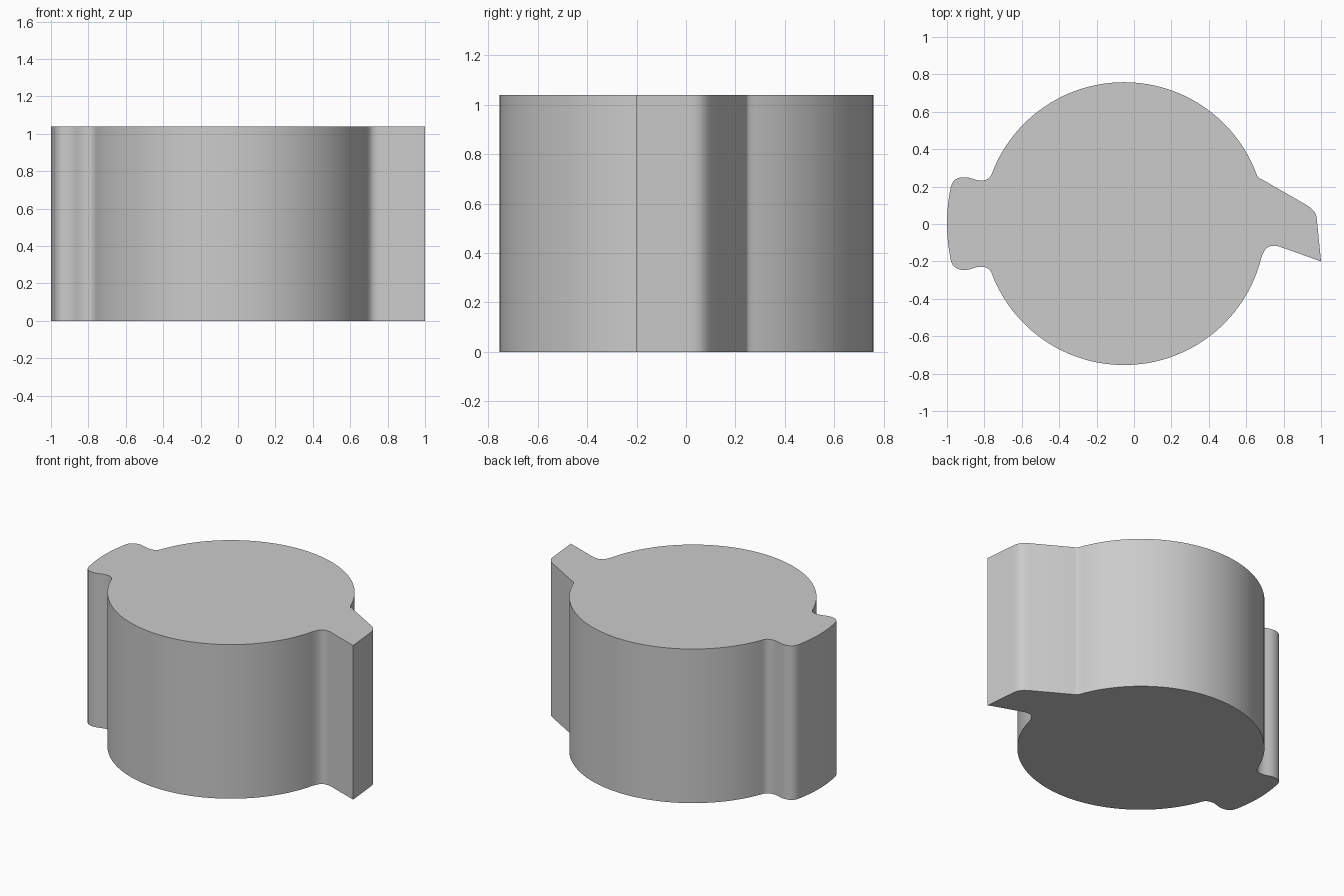
import bpy, bmesh, math
from mathutils import Vector

if "Cube" in bpy.data.objects:
    bpy.data.objects.remove(bpy.data.objects["Cube"])

CX, CY, R, H = -0.053, 0.002, 0.756, 1.04


def arc(a0, a1, n):
    # points on the main round body, angles in degrees
    return [Vector((CX + R * math.cos(math.radians(a0 + (a1 - a0) * i / n)),
                    CY + R * math.sin(math.radians(a0 + (a1 - a0) * i / n))))
            for i in range(n + 1)]


def bend(p, c1, c2, q, n=8):
    # cubic blend from p to q
    p, c1, c2, q = map(Vector, (p, c1, c2, q))
    return [p * (1-t)**3 + c1 * 3*t*(1-t)**2 + c2 * 3*t*t*(1-t) + q * t**3
            for t in (i / n for i in range(n + 1))]


# upper half of the rounded left tab, mirrored for the lower half
upper = arc(20, 160, 72)
tab = bend(upper[-1], (-0.777, 0.238), (-0.798, 0.23), (-0.83, 0.233))
tab += bend((-0.83, 0.233), (-0.86, 0.237), (-0.875, 0.25), (-0.908, 0.25))
tab += bend((-0.908, 0.25), (-0.945, 0.25), (-0.972, 0.235), (-0.98, 0.195))
tab += bend((-0.98, 0.195), (-0.993, 0.13), (-1.0, 0.065), (-1.0, CY), 10)
tab_low = [Vector((p.x, 2 * CY - p.y)) for p in reversed(tab)]
lower = arc(200, 345.5, 72)

# pointed right lug
lug = bend(lower[-1], (0.694, -0.135), (0.715, -0.105), (0.775, -0.12), 12)
lug += [Vector((1.0, -0.2)), Vector((0.98, 0.0))]
lug += bend((0.98, 0.0), (0.978, 0.055), (0.965, 0.075), (0.925, 0.1))
lug += bend((0.69, 0.235), (0.67, 0.245), (0.665, 0.245), upper[0], 5)

outline = []
for p in upper + tab + tab_low + lower + lug:
    if all((p - q).length > 1e-4 for q in (outline[-1:] + outline[:1])):
        outline.append(p)

# extrude the outline to a solid
bm = bmesh.new()
face = bm.faces.new([bm.verts.new((p.x, p.y, 0)) for p in outline])
top = bmesh.ops.extrude_face_region(bm, geom=[face], use_keep_orig=True)
bmesh.ops.translate(bm, vec=(0, 0, H),
                    verts=[g for g in top["geom"] if isinstance(g, bmesh.types.BMVert)])
bmesh.ops.recalc_face_normals(bm, faces=bm.faces)
mesh = bpy.data.meshes.new("lugged_cylinder")
bm.to_mesh(mesh)
bm.free()
body = bpy.data.objects.new("lugged_cylinder", mesh)
bpy.context.collection.objects.link(body)
bpy.context.view_layer.objects.active = body
body.select_set(True)
bpy.ops.object.shade_smooth_by_angle(angle=math.radians(30))
